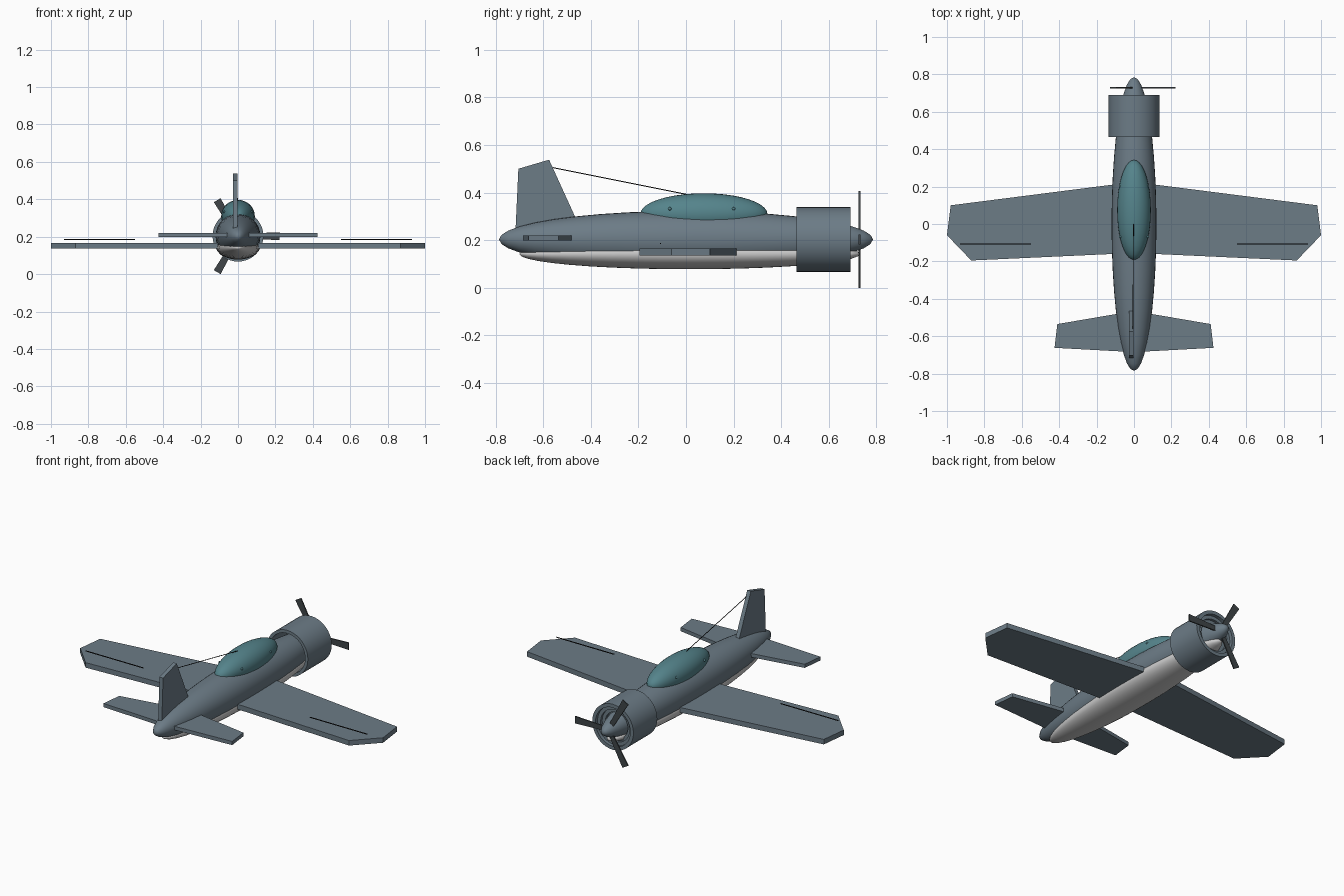
import bpy, bmesh, math
from mathutils import Vector, Matrix

if "Cube" in bpy.data.objects:
    bpy.data.objects.remove(bpy.data.objects["Cube"])

CZ = 0.203  # height of the fuselage axis


def material(name, rgb):
    m = bpy.data.materials.new(name)
    m.diffuse_color = (*rgb, 1)
    m.use_nodes = True
    m.node_tree.nodes["Principled BSDF"].inputs["Base Color"].default_value = m.diffuse_color
    return m


BLUE = material("blue_grey_paint", (0.15, 0.20, 0.24))
TEAL = material("teal_glass", (0.09, 0.23, 0.26))
PALE = material("pale_belly", (0.75, 0.75, 0.73))
DARK = material("dark_blade", (0.05, 0.06, 0.065))
BLACK = material("black_line", (0.01, 0.01, 0.01))


def finish(name, bm, mat, smooth=False):
    bmesh.ops.recalc_face_normals(bm, faces=bm.faces)
    me = bpy.data.meshes.new(name)
    bm.to_mesh(me)
    bm.free()
    ob = bpy.data.objects.new(name, me)
    bpy.context.collection.objects.link(ob)
    me.materials.append(mat)
    if smooth:
        bpy.ops.object.select_all(action='DESELECT')
        ob.select_set(True)
        bpy.context.view_layer.objects.active = ob
        bpy.ops.object.shade_smooth_by_angle(angle=math.radians(35))
    return ob


def ellipsoid(name, centre, radii, mat, seg=32, rings=20):
    """UV sphere with its poles on the y axis."""
    bm = bmesh.new()
    bmesh.ops.create_uvsphere(bm, u_segments=seg, v_segments=rings, radius=1)
    m = Matrix.Translation(centre) @ Matrix.Diagonal((*radii, 1)) @ Matrix.Rotation(math.pi / 2, 4, 'X')
    bmesh.ops.transform(bm, matrix=m, verts=bm.verts)
    return finish(name, bm, mat, True)


def slab(name, outline, depth, mat):
    """Closed outline of points, thickened along the depth vector."""
    bm = bmesh.new()
    face = bm.faces.new([bm.verts.new(p) for p in outline])
    ext = bmesh.ops.extrude_face_region(bm, geom=[face], use_keep_orig=True)
    moved = [g for g in ext["geom"] if isinstance(g, bmesh.types.BMVert)]
    bmesh.ops.translate(bm, vec=depth, verts=moved)
    return finish(name, bm, mat)


def flat_wing(name, half, z, thick):
    """Half outline (root to tip to root), mirrored into one full span."""
    pts = [(x, y, z) for x, y in half] + [(-x, y, z) for x, y in reversed(half) if x > 0]
    return slab(name, pts, (0, 0, thick), BLUE)


def rod(name, a, b, r, mat):
    a, b = Vector(a), Vector(b)
    d = b - a
    bm = bmesh.new()
    bmesh.ops.create_cone(bm, cap_ends=True, segments=8, radius1=r, radius2=r, depth=d.length)
    m = Matrix.Translation((a + b) / 2) @ d.to_track_quat('Z', 'Y').to_matrix().to_4x4()
    bmesh.ops.transform(bm, matrix=m, verts=bm.verts)
    return finish(name, bm, mat)


def lathe(name, profile, mat, seg=40):
    """Closed (y, radius) profile spun about the fuselage axis."""
    bm = bmesh.new()
    rings = []
    for i in range(seg):
        a = math.tau * i / seg
        rings.append([bm.verts.new((r * math.cos(a), y, CZ + r * math.sin(a))) for y, r in profile])
    n = len(profile)
    for i in range(seg):
        p, q = rings[i], rings[(i + 1) % seg]
        for j in range(n):
            k = (j + 1) % n
            bm.faces.new((p[j], p[k], q[k], q[j]))
    return finish(name, bm, mat, True)


# Fuselage (its front end forms the spinner), belly and canopy
ellipsoid("fuselage", (0, 0, CZ), (0.12, 0.785, 0.12), BLUE)
ellipsoid("belly", (0, 0.015, 0.142), (0.114, 0.715, 0.064), PALE)
ellipsoid("canopy", (0, 0.075, 0.31), (0.09, 0.267, 0.087), TEAL)

# Hollow engine cowl with stepped rings inside the mouth
lathe("engine_cowl", [(0.465, 0.136), (0.69, 0.136), (0.69, 0.115), (0.67, 0.115),
                      (0.67, 0.095), (0.655, 0.095), (0.655, 0.075), (0.64, 0.075),
                      (0.64, 0.05), (0.62, 0.05), (0.62, 0.118), (0.465, 0.118)], BLUE)

# Wings and tailplane
flat_wing("main_wing", [(0, 0.225), (0.98, 0.10), (1.0, -0.06), (0.87, -0.195), (0, -0.155)], 0.136, 0.03)
flat_wing("tailplane", [(0, -0.465), (0.41, -0.535), (0.425, -0.662), (0, -0.685)], 0.198, 0.022)

# Tail fin
slab("tail_fin", [(-0.026, -0.717, 0.22), (-0.026, -0.704, 0.50), (-0.026, -0.575, 0.538),
                  (-0.026, -0.43, 0.22)], (0.024, 0, 0), BLUE)

# Aileron lines and canopy studs on both sides
for side, s in (("left", -1), ("right", 1)):
    rod(side + "_aileron_line", (s * 0.55, -0.107, 0.186), (s * 0.93, -0.107, 0.186), 0.003, BLACK)
    for pos, y in (("rear", -0.068), ("front", 0.2)):
        ellipsoid(f"{side}_{pos}_canopy_stud", (s * 0.074, y, 0.332), (0.007, 0.007, 0.007), TEAL, 10, 6)

# Antenna wire from canopy to fin
rod("antenna_wire", (-0.003, 0.0, 0.393), (-0.006, -0.575, 0.508), 0.002, BLACK)

# Three propeller blades
for i in range(3):
    rot = Matrix.Rotation(-math.tau * i / 3, 3, 'Y')
    blade = [(0.02, -0.013), (0.222, -0.021), (0.222, 0.021), (0.02, 0.013)]
    pts = [rot @ Vector((x, 0.725, z)) + Vector((0, 0, CZ)) for x, z in blade]
    slab(f"propeller_blade_{i + 1}", pts, (0, 0.007, 0), DARK)
